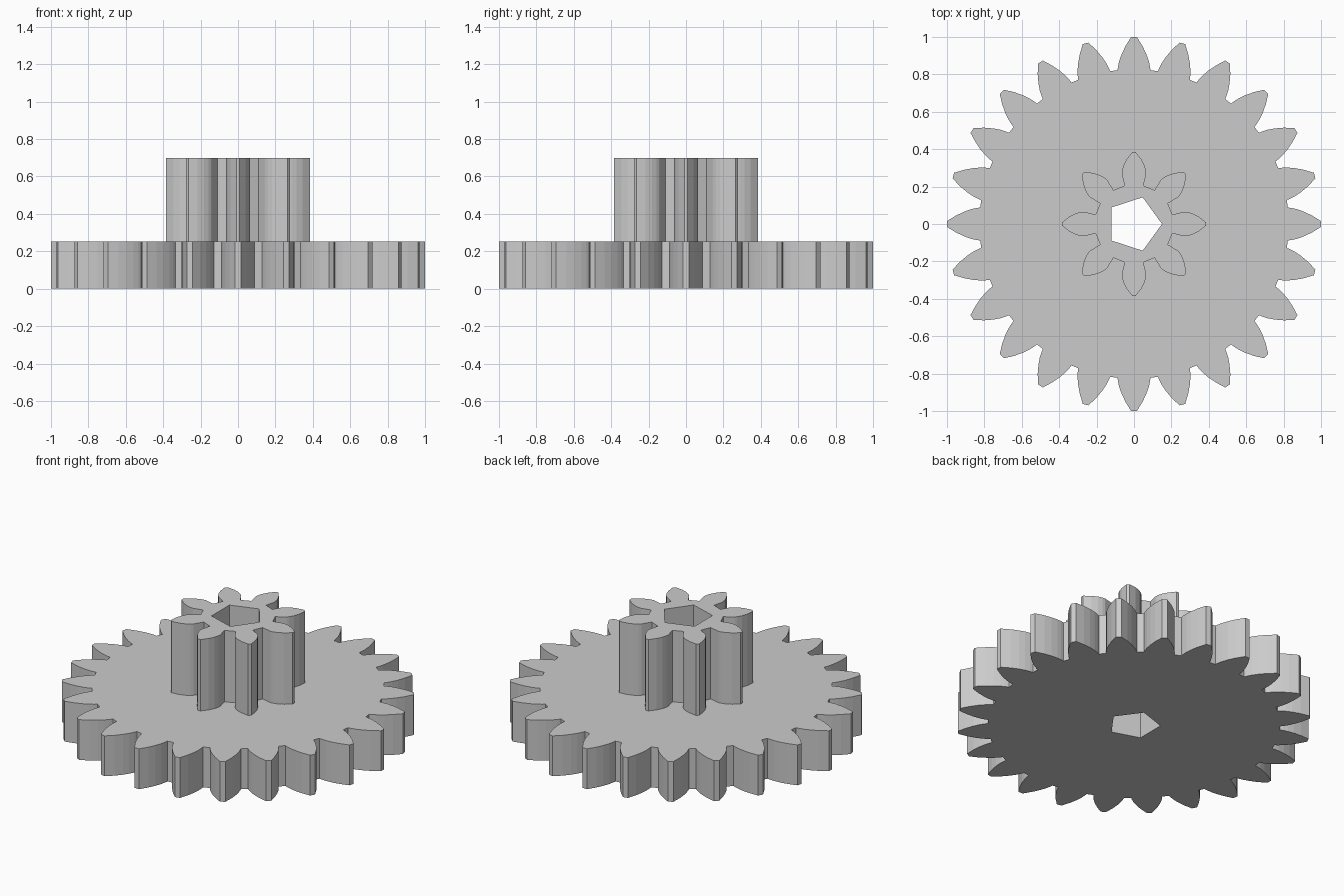
import bpy
import bmesh
from math import sin, cos, pi, tau, sqrt, atan, tan, radians

cube = bpy.data.objects.get("Cube")
if cube:
    bpy.data.objects.remove(cube, do_unlink=True)

MODULE = 1 / 13            # shared by both gears so they mesh alike
PRESSURE = radians(28)
FLANK_STEPS = 5
BORE_RADIUS = 0.15
PLATE_TOP, PINION_TOP = 0.252, 0.698

grey = bpy.data.materials.new("light grey")
grey.use_nodes = True
grey.diffuse_color = (0.6, 0.6, 0.6, 1)
grey.node_tree.nodes["Principled BSDF"].inputs["Base Color"].default_value = grey.diffuse_color


def tooth_flank(teeth):
    """Radius and half angle along one involute flank, root to tip."""
    pitch = MODULE * teeth / 2
    base = pitch * cos(PRESSURE)
    root, tip = pitch - 1.25 * MODULE, pitch + MODULE
    half_base = pi / (2 * teeth) + tan(PRESSURE) - PRESSURE
    start = sqrt(max(0, (root / base) ** 2 - 1))
    stop = sqrt((tip / base) ** 2 - 1)
    flank = [(root, half_base)] if root < base else []
    for i in range(FLANK_STEPS + 1):
        t = start + (stop - start) * i / FLANK_STEPS
        flank.append((base * sqrt(1 + t * t), half_base - t + atan(t)))
    return flank


def gear_outline(teeth):
    flank = tooth_flank(teeth)
    tooth = [(r, -a) for r, a in flank] + [(r, a) for r, a in reversed(flank)]
    return [(r * cos(a + tau * k / teeth), r * sin(a + tau * k / teeth))
            for k in range(teeth) for r, a in tooth]


def make_gear(name, teeth, bottom, top):
    bore = [(BORE_RADIUS * cos(tau * k / 5), BORE_RADIUS * sin(tau * k / 5)) for k in range(5)]
    bm = bmesh.new()
    edges = []
    # Toothed rim and five-sided bore, filled between and extruded
    for loop in (gear_outline(teeth), bore):
        verts = [bm.verts.new((x, y, bottom)) for x, y in loop]
        edges += [bm.edges.new((verts[i - 1], verts[i])) for i in range(len(verts))]
    bmesh.ops.triangle_fill(bm, use_beauty=True, edges=edges, normal=(0, 0, 1))
    solid = bmesh.ops.extrude_face_region(bm, geom=bm.faces[:], use_keep_orig=True)
    raised = [g for g in solid["geom"] if isinstance(g, bmesh.types.BMVert)]
    bmesh.ops.translate(bm, verts=raised, vec=(0, 0, top - bottom))
    bmesh.ops.recalc_face_normals(bm, faces=bm.faces[:])
    mesh = bpy.data.meshes.new(name)
    bm.to_mesh(mesh)
    bm.free()
    mesh.materials.append(grey)
    obj = bpy.data.objects.new(name, mesh)
    bpy.context.collection.objects.link(obj)
    return obj


# Wide lower gear and the tall pinion standing on it
make_gear("large_gear", 24, 0, PLATE_TOP)
make_gear("pinion", 8, PLATE_TOP, PINION_TOP)
